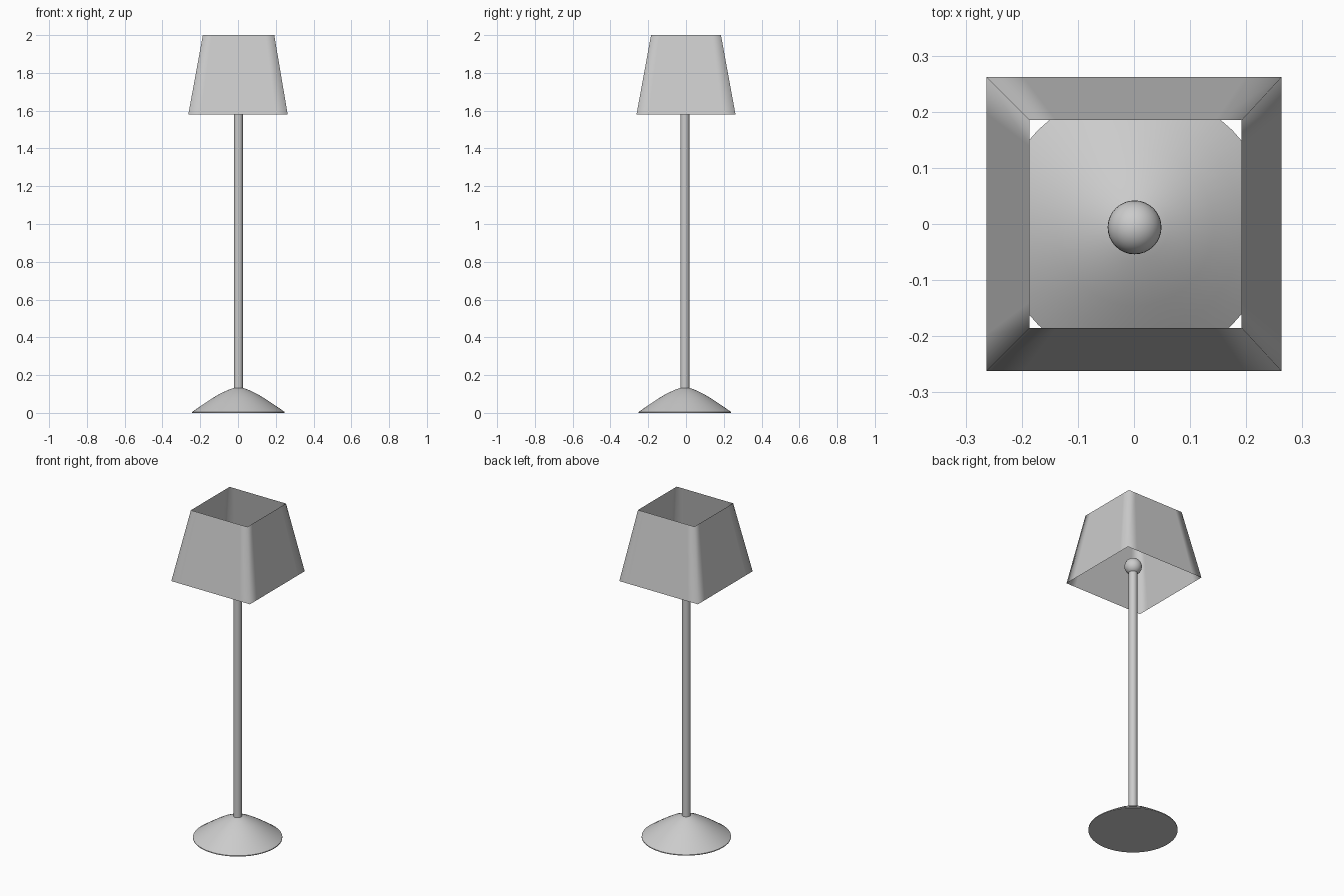
import bpy, bmesh, math

if "Cube" in bpy.data.objects:
    bpy.data.objects.remove(bpy.data.objects["Cube"])

CX, CY = 0.002, -0.006  # axis of base, pole and bulb


def finish(name, bm, angle=None):
    bmesh.ops.recalc_face_normals(bm, faces=bm.faces)
    mesh = bpy.data.meshes.new(name)
    bm.to_mesh(mesh)
    bm.free()
    ob = bpy.data.objects.new(name, mesh)
    bpy.context.collection.objects.link(ob)
    for p in mesh.polygons:
        p.use_smooth = True
    if angle:
        bpy.ops.object.select_all(action='DESELECT')
        ob.select_set(True)
        bpy.context.view_layer.objects.active = ob
        bpy.ops.object.shade_smooth_by_angle(angle=math.radians(angle))
    return ob


def lathe(name, profile, steps=48):
    bm = bmesh.new()
    vs = [bm.verts.new((CX + r, CY, z)) for r, z in profile]
    es = [bm.edges.new(pair) for pair in zip(vs, vs[1:])]
    bmesh.ops.spin(bm, geom=vs + es, cent=(CX, CY, 0), axis=(0, 0, 1),
                   angle=2 * math.pi, steps=steps)
    bmesh.ops.remove_doubles(bm, verts=bm.verts, dist=1e-4)
    return finish(name, bm, 40)


# Domed round foot
lathe("base", [(0, 0), (0.245, 0), (0.245, 0.005), (0.19, 0.043), (0.14, 0.076),
               (0.10, 0.1), (0.06, 0.119), (0.04, 0.127), (0.024, 0.132), (0, 0.132)])

# Upright pole, ending inside the bulb
lathe("pole", [(0, 0.125), (0.024, 0.125), (0.024, 1.65), (0, 1.65)], 32)

# Round bulb
bm = bmesh.new()
bmesh.ops.create_uvsphere(bm, u_segments=32, v_segments=16, radius=0.048)
bmesh.ops.translate(bm, verts=bm.verts, vec=(CX - 0.001, CY, 1.67))
finish("bulb", bm)

# Open tapered square shade, with loops near the corners for soft shading
k = 0.75
side = [(-1, -1), (-k, -1), (k, -1)]
outline = []
for i in range(4):
    for x, y in side:
        for _ in range(i):
            x, y = -y, x
        outline.append((x, y))
bm = bmesh.new()
low = [bm.verts.new((x * 0.263, y * 0.262, 1.58)) for x, y in outline]
top = [bm.verts.new((0.003 + x * 0.189, y * 0.185, 2.0)) for x, y in outline]
n = len(outline)
for i in range(n):
    j = (i + 1) % n
    bm.faces.new((low[i], low[j], top[j], top[i]))
finish("shade", bm)
